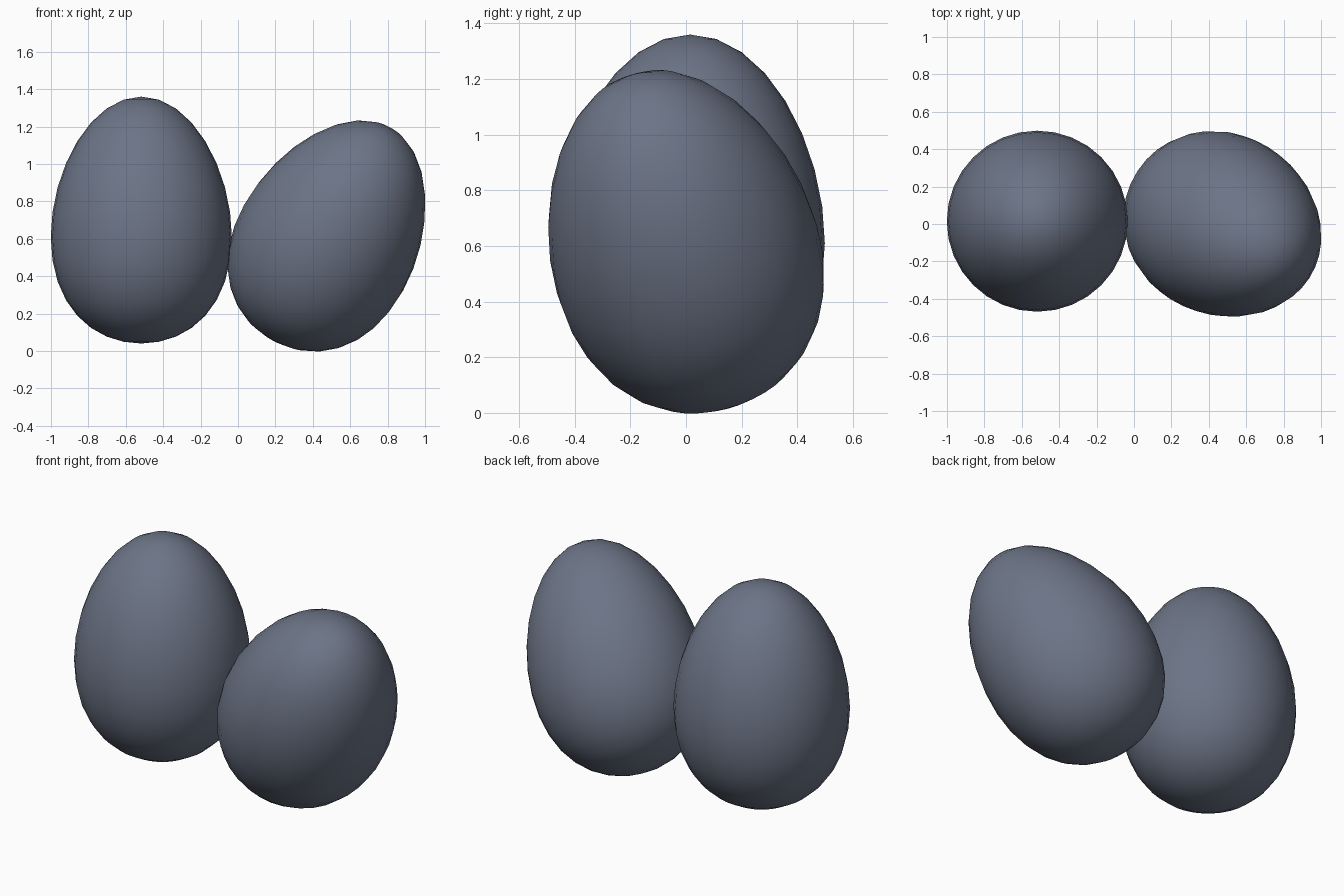
import bpy, bmesh
from mathutils import Vector, Matrix

if "Cube" in bpy.data.objects:
    bpy.data.objects.remove(bpy.data.objects["Cube"])

slate = bpy.data.materials.new("slate_blue_grey")
slate.diffuse_color = (0.15, 0.175, 0.24, 1)
slate.use_nodes = True
slate.node_tree.nodes["Principled BSDF"].inputs["Base Color"].default_value = slate.diffuse_color

RADIUS, HALF, TAPER = 0.484, 0.66, 0.09


def egg(name, axis, centre):
    """Egg pointing along axis, with its bounding box centred on centre."""
    bm = bmesh.new()
    bmesh.ops.create_uvsphere(bm, u_segments=32, v_segments=16, radius=1)
    # stretch the pointed end, flatten the blunt end
    for v in bm.verts:
        c = v.co.z
        v.co = (v.co.x * RADIUS, v.co.y * RADIUS, c * (HALF + TAPER * c))
    # lean the egg along its axis
    turn = Vector((0, 0, 1)).rotation_difference(Vector(axis))
    bmesh.ops.transform(bm, matrix=turn.to_matrix().to_4x4(), verts=bm.verts)
    # move into place
    mid = Vector([(min(v.co[i] for v in bm.verts) + max(v.co[i] for v in bm.verts)) / 2
                  for i in range(3)])
    bmesh.ops.transform(bm, matrix=Matrix.Translation(Vector(centre) - mid), verts=bm.verts)
    for f in bm.faces:
        f.smooth = True
    me = bpy.data.meshes.new(name)
    bm.to_mesh(me)
    bm.free()
    me.materials.append(slate)
    ob = bpy.data.objects.new(name, me)
    bpy.context.collection.objects.link(ob)
    return ob


egg("upright_egg", (0, 0, 1), (-0.517, 0.015, 0.70))
egg("leaning_egg", (0.47, -0.25, 0.845), (0.472, 0.0, 0.615))
